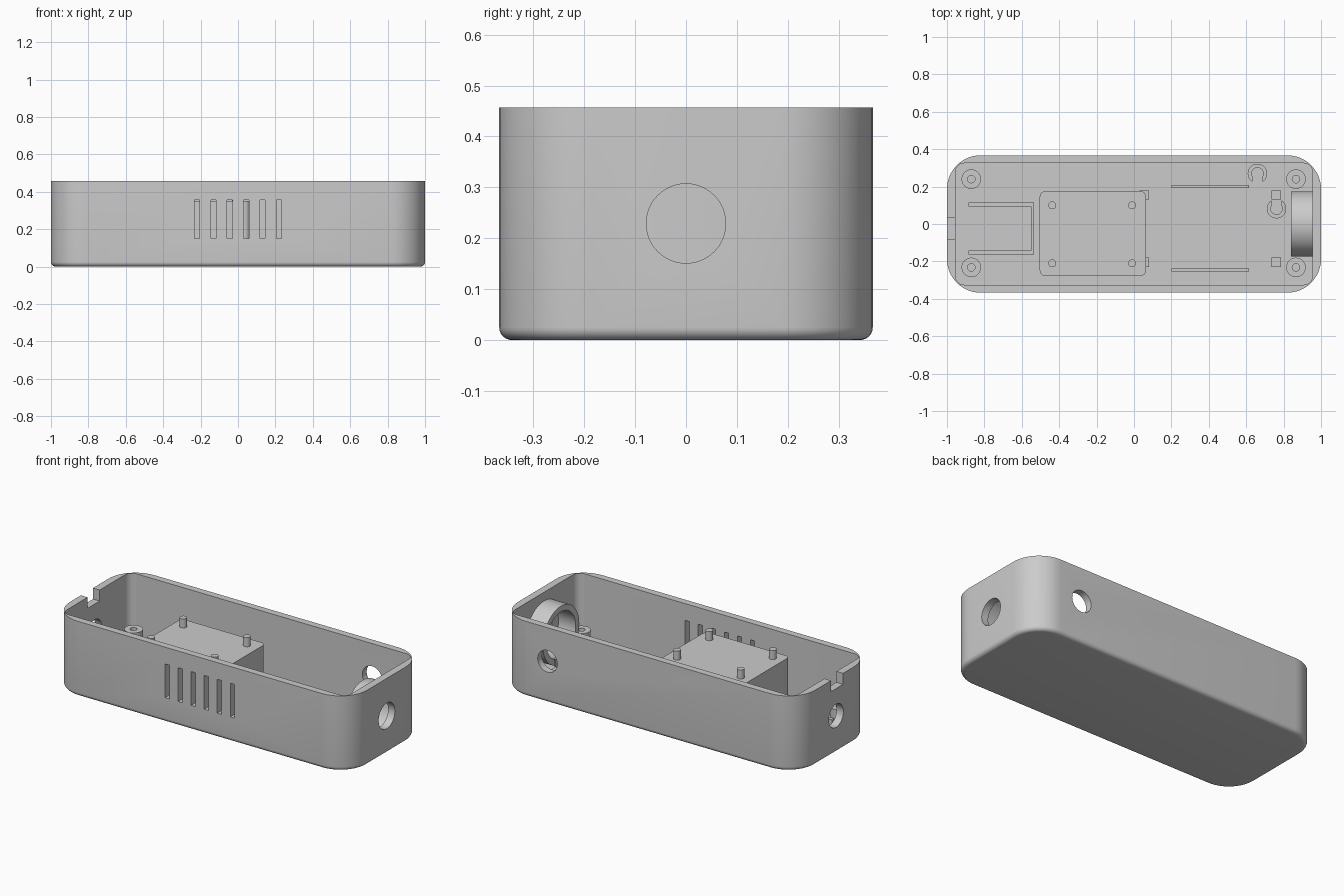
import bpy, bmesh, math
from mathutils import Matrix

cube = bpy.data.objects.get("Cube")
if cube:
    bpy.data.objects.remove(cube, do_unlink=True)

grey = bpy.data.materials.new("light grey plastic")
grey.use_nodes = True
GREY = (0.6, 0.6, 0.6, 1)
grey.diffuse_color = GREY
grey.node_tree.nodes["Principled BSDF"].inputs["Base Color"].default_value = GREY

WALL, FLOOR, TOP = 0.045, 0.045, 0.457
HX, HY, RADIUS, FILLET = 1.0, 0.367, 0.18, 0.025


def rounded_rect(hx, hy, r, cx=0, cy=0, steps=12):
    pts = []
    for k, (sx, sy) in enumerate([(1, 1), (-1, 1), (-1, -1), (1, -1)]):
        for i in range(steps + 1):
            a = math.pi / 2 * (k + i / steps)
            pts.append((cx + sx * (hx - r) + r * math.cos(a),
                        cy + sy * (hy - r) + r * math.sin(a)))
    return pts


def loft(name, loops):
    """Closed solid through stacked loops given as (outline, z)."""
    bm = bmesh.new()
    rings = [[bm.verts.new((x, y, z)) for x, y in pts] for pts, z in loops]
    n = len(rings[0])
    for lo, hi in zip(rings, rings[1:]):
        for i in range(n):
            j = (i + 1) % n
            bm.faces.new((lo[i], lo[j], hi[j], hi[i]))
    bm.faces.new(rings[0][::-1])
    bm.faces.new(rings[-1])
    bmesh.ops.recalc_face_normals(bm, faces=bm.faces)
    mesh = bpy.data.meshes.new(name)
    bm.to_mesh(mesh)
    bm.free()
    mesh.materials.append(grey)
    ob = bpy.data.objects.new(name, mesh)
    bpy.context.collection.objects.link(ob)
    return ob


def prism(name, pts, z0, z1):
    return loft(name, [(pts, z0), (pts, z1)])


def box(name, x0, x1, y0, y1, z0, z1):
    return prism(name, [(x0, y0), (x1, y0), (x1, y1), (x0, y1)], z0, z1)


def cylinder(name, centre, r, length, axis="Z", sides=48):
    pts = [(r * math.cos(math.tau * i / sides), r * math.sin(math.tau * i / sides))
           for i in range(sides)]
    ob = prism(name, pts, -length / 2, length / 2)
    turn = {"Z": Matrix(), "X": Matrix.Rotation(math.pi / 2, 4, "Y"),
            "Y": Matrix.Rotation(math.pi / 2, 4, "X")}[axis]
    ob.data.transform(Matrix.Translation(centre) @ turn)
    return ob


def cut(ob, *cutters):
    bpy.context.view_layer.objects.active = ob
    for c in cutters:
        c.hide_render = True
        mod = ob.modifiers.new("cut", "BOOLEAN")
        mod.operation, mod.solver, mod.object = "DIFFERENCE", "EXACT", c
        bpy.ops.object.modifier_apply(modifier=mod.name)
        bpy.data.objects.remove(c, do_unlink=True)
    return ob


parts = []

# Open case with a rounded lower edge
loops = []
for i in range(7):
    a = math.pi / 2 * i / 6
    inset = FILLET * (1 - math.sin(a))
    loops.append((rounded_rect(HX - inset, HY - inset, RADIUS - inset),
                  FILLET * (1 - math.cos(a))))
loops.append((rounded_rect(HX, HY, RADIUS), TOP))
case = loft("case", loops)
cavity = prism("cavity", rounded_rect(HX - WALL, HY - WALL + 0.003, 0.048), FLOOR, 0.6)
vents = [box("vent", x - 0.014, x + 0.014, -0.45, -0.29, 0.15, 0.355)
         for x in (-0.219 + 0.0876 * i for i in range(6))]
cut(case, cavity, *vents,
    cylinder("right_hole", (1, 0, 0.229), 0.078, 0.2, "X"),
    cylinder("left_hole", (-1, -0.013, 0.225), 0.07, 0.2, "X"),
    cylinder("back_hole", (0.674, 0.36, 0.253), 0.066, 0.14, "Y"),
    box("notch", -1.1, -0.93, -0.08, 0.036, 0.39, 0.6))
parts.append(case)

# Screw bosses in the corners
for x in (-0.87, 0.866):
    for y in (-0.232, 0.24):
        boss = cylinder("screw_boss", (x, y, 0.1), 0.052, 0.13)
        parts.append(cut(boss, cylinder("bore", (x, y, 0.13), 0.02, 0.14)))

# Raised block with locating pegs
parts.append(prism("raised_block",
                   rounded_rect(0.284, 0.227, 0.03, -0.22, -0.051, 5), 0.04, 0.35))
for x in (-0.437, -0.01):
    for y in (-0.21, 0.1):
        parts.append(cylinder("locating_peg", (x, y, 0.37), 0.021, 0.07, sides=24))

# Three-sided tray, open towards the left wall
tray = box("tray", -0.884, -0.535, -0.162, 0.114, 0.04, 0.12)
parts.append(cut(tray, box("tray_space", -0.95, -0.552, -0.141, 0.094, FLOOR, 0.3)))

# Sleeve around the large end hole
sleeve = cylinder("end_sleeve", (0.899, 0, 0.229), 0.175, 0.118, "X", 64)
parts.append(cut(sleeve, cylinder("sleeve_bore", (0.899, 0, 0.229), 0.14, 0.3, "X", 64)))

# Small square posts and long support ribs
for x in (0.055, 0.76):
    for y in (-0.205, 0.155):
        parts.append(box("square_post", x - 0.025, x + 0.025, y - 0.025, y + 0.025,
                         0.04, 0.1))
for y in (-0.245, 0.2):
    parts.append(box("support_rib", 0.2, 0.615, y - 0.008, y + 0.008, 0.04, 0.125))

# Horseshoe cable clips
for x, y, side in ((0.66, 0.27, -1), (0.762, 0.082, 1)):
    clip = cylinder("cable_clip", (x, y, 0.09), 0.052, 0.1)
    gap = sorted((y, y + side * 0.1))
    parts.append(cut(clip, cylinder("clip_bore", (x, y, 0.12), 0.031, 0.15),
                     box("clip_gap", x - 0.026, x + 0.026, *gap, FLOOR, 0.3)))

# Smooth curved walls while keeping crisp edges
bpy.ops.object.select_all(action="DESELECT")
for ob in parts:
    ob.select_set(True)
bpy.context.view_layer.objects.active = case
bpy.ops.object.shade_smooth_by_angle(angle=math.radians(30))
